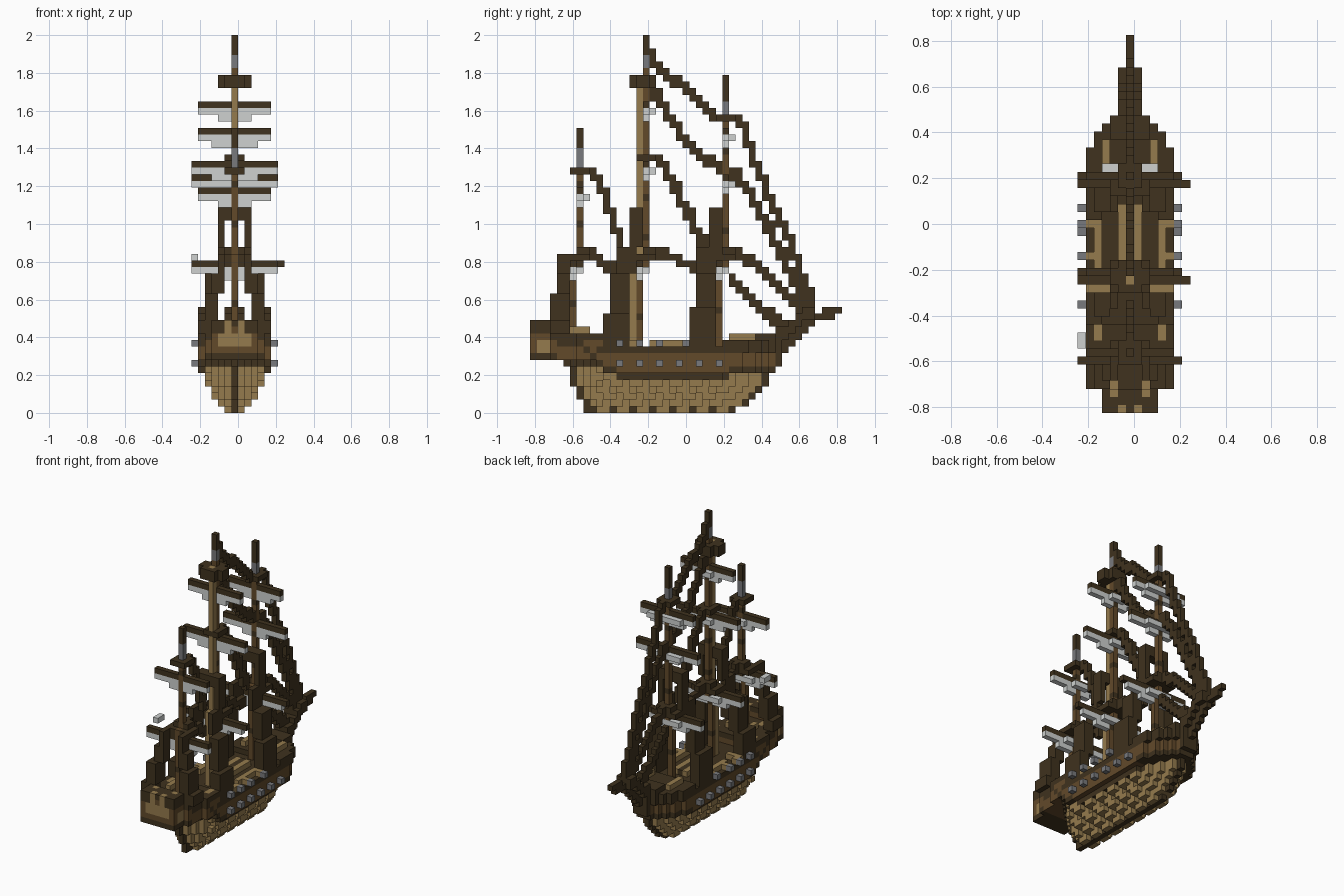
import bpy, bmesh
from mathutils import Vector

cube = bpy.data.objects.get("Cube")
if cube:
    bpy.data.objects.remove(cube)

V = 2 / 57                                   # block size
COLORS = {"dark_wood": (.05, .032, .013), "brown_wood": (.122, .067, .023),
          "tan_wood": (.3, .198, .075), "iron_grey": (.19, .193, .205),
          "sail_white": (.62, .64, .63)}
DARK, BROWN, TAN, GREY, WHITE = range(5)
mats = []
for name, rgb in COLORS.items():
    m = bpy.data.materials.new(name)
    m.use_nodes = True
    m.diffuse_color = (*rgb, 1)
    m.node_tree.nodes["Principled BSDF"].inputs["Base Color"].default_value = (*rgb, 1)
    mats.append(m)

used = set()                                 # blocks already taken by a part
AXES = [Vector(a) for a in ((1, 0, 0), (0, 1, 0), (0, 0, 1))]


def build(name, cells):
    """Make one object from blocks {(x, y, z): material}, outer faces only."""
    cells = {c: m for c, m in cells.items() if c not in used}
    used.update(cells)
    bm = bmesh.new()
    for c, mat in cells.items():
        mid = Vector((c[0] - .5, c[1] - 23, c[2] + .5))
        for a in range(3):
            u, w = AXES[(a + 1) % 3] / 2, AXES[(a + 2) % 3] / 2
            for s in (1, -1):
                n = list(c)
                n[a] += s
                if tuple(n) in cells:
                    continue
                o = mid + AXES[a] * s / 2
                ring = [o - u - w, o + u - w, o + u + w, o - u + w][::s]
                bm.faces.new([bm.verts.new(p * V) for p in ring]).material_index = mat
    bmesh.ops.remove_doubles(bm, verts=bm.verts, dist=V / 100)
    me = bpy.data.meshes.new(name)
    bm.to_mesh(me)
    bm.free()
    for m in mats:
        me.materials.append(m)
    bpy.context.collection.objects.link(bpy.data.objects.new(name, me))


def box(x, y, z, mat):
    """Blocks in inclusive ranges."""
    return {(i, j, k): mat for i in range(x[0], x[1] + 1)
            for j in range(y[0], y[1] + 1) for k in range(z[0], z[1] + 1)}


def pair(x, y, z, mat):
    """The same box on both sides of the keel line."""
    return box(x, y, z, mat) | box((-x[1], -x[0]), y, z, mat)


def rope(points):
    """Stepped line of blocks in the centre plane."""
    out = {}
    for (j0, k0), (j1, k1) in zip(points, points[1:]):
        n = 3 * max(abs(j1 - j0), abs(k1 - k0))
        for t in range(n + 1):
            j, k = j0 + (j1 - j0) * t / n, k0 + (k1 - k0) * t / n
            out[0, round(j), round(k)] = DARK
            out[0, round(j), round(k + .5)] = DARK
    return out


# Hull: one slice of blocks per level and station
BEAM = [1, 2, 3, 3, 4, 4]
STERN = [8, 8, 7, 7, 6, 6, 6, 5]
BOW = [31, 33, 34, 35, 36, 36, 37, 37, 37, 38, 38, 38]


def wale(j):
    return 7 if j < 11 else 6 if j < 13 or j > 29 else 5


def half_width(j, k):
    bow, stern = BOW[min(k, 11)] - j, j - (STERN[k] if k < 8 else 0)
    if bow < 1 or stern < 0:
        return -1
    if k < 6:                                # rough planking below the wale
        dent = k < wale(j) and (j + k) % 3 == 0
        return max(0, min(BEAM[k] - dent, bow // 2, stern))
    taper = 1 + (bow > 1) + (bow > 2) + (bow > 3) + (bow > 5)
    aft = stern if k < 8 else 3 if j < 3 else 4 if j < 7 else 5
    return min(5, taper, aft)


def top(j):
    return 13 if j < 3 else 11 if j < 11 else 9 if j < 29 else 10


def hull_color(i, j, k, w):
    side = abs(i)
    if k == top(j):                          # decks
        patch = side == 1 and j == 0 or side == 2 and 2 <= j < 5 or side == 4 and 9 <= j < 11
        return TAN if patch else DARK
    if k >= 8 and j < 4:                     # stern gallery with windows
        if k == 8 or k == 12 and side > 1:
            return DARK
        if j == 0:
            return TAN if (k in (10, 11) and side < 3) or (k == 12 and side == 1) else BROWN
        return TAN if j < 3 and k in (9, 10) and w == side else BROWN
    if i == 0 and (k == 0 or half_width(j - 1, k) < 0 or half_width(j + 1, k) < 0):
        return DARK                          # keel, stem and sternpost
    if k < wale(j):
        return TAN
    if k == wale(j) or (k == 9 and j > 9):
        return DARK
    return DARK if j < 11 and k == 10 - max(0, j - 7) else BROWN


hull = {}
for j in range(38):
    for k in range(top(j) + 1):
        w = half_width(j, k)
        for i in range(-w, w + 1):
            hull[i, j, k] = hull_color(i, j, k, w)
build("hull", hull)

# Deck fittings
build("deck_rails", pair((4, 4), (18, 23), (10, 10), TAN) | pair((3, 5), (15, 15), (10, 10), TAN)
      | pair((3, 3), (30, 33), (11, 11), TAN) | box((-2, 2), (34, 36), (11, 11), DARK))
build("deck_hatches", pair((1, 1), (19, 25), (10, 10), TAN) | box((0, 0), (19, 25), (10, 10), DARK))
build("poop_lockers", pair((2, 2), (6, 8), (12, 12), TAN))

# Guns in two rows
guns = {}
for j in range(13, 29, 3):
    guns |= pair((6, 6), (j, j), (7, 7), GREY)
for j in (13, 16, 19, 23):
    guns |= pair((6, 6), (j, j), (10, 10), GREY) | pair((5, 5), (j, j), (10, 10), TAN)
build("guns", guns)

# Beakhead and bowsprit
beak = box((-1, 1), (37, 37), (7, 12), DARK)
for n in range(5):
    head = min(12 + n, 15)
    beak |= box((0, 0), (38 + n, 38 + n), (9 + n, head), DARK)
    beak |= pair((1, 1), (38 + n, 38 + n), (head - 1, head), DARK)
build("beakhead", beak)
build("bowsprit", box((0, 0), (41, 45), (14, 14), DARK) | box((0, 0), (44, 46), (15, 15), DARK))

# Masts: name, station, foot, grey band, band end, head, upper top
MASTS = [("mizzen", 7, 11, 37, 39, 42, 36), ("main", 17, 9, 52, 53, 56, 38),
         ("fore", 29, 10, 45, 46, 50, 44)]
for name, j, foot, band, end, head, cap in MASTS:
    mast = box((0, 0), (j - 1, j - 1), (foot, 23), BROWN)
    mast |= box((0, 0), (j, j), (22, band - 1), BROWN)
    mast |= box((0, 0), (j, j), (band, end), GREY)
    mast |= box((0, 0), (j, j), (end + 1, head), DARK)
    for k in range(foot + 5, band, 6):       # mast bands
        mast[0, j - (k < 22), k] = DARK
    build(name + "_mast", mast)
    build(name + "_lower_top", box((-2, 2), (j - 1, j + 1), (23, 23), DARK)
          | box((-1, 1), (j, j + 1), (24, 24), DARK))
    build(name + "_upper_top", box((-1, 1), (j - 1, j + 1), (cap, cap), DARK))
build("main_mast_spar", box((0, 0), (15, 15), (10, 23), TAN) | box((0, 0), (16, 16), (24, 50), TAN))
build("crows_nest", box((-2, 2), (16, 17), (49, 50), DARK) | box((-1, 1), (15, 18), (49, 50), DARK))

# Shrouds stepping in towards each mast
for name, steps in {
    "mizzen": [(4, 5, 12, 13, 3, 5), (3, 4, 14, 17, 3, 5), (2, 3, 18, 20, 4, 5),
               (2, 2, 21, 23, 4, 6)],
    "main": [(4, 5, 10, 14, 11, 14), (3, 4, 15, 20, 12, 14), (2, 2, 21, 24, 13, 15),
             (2, 2, 25, 30, 15, 16)],
    "fore": [(4, 5, 10, 15, 24, 27), (3, 4, 16, 20, 25, 27), (2, 2, 21, 24, 25, 28),
             (2, 2, 25, 30, 27, 28)],
}.items():
    net = {}
    for x0, x1, z0, z1, y0, y1 in steps:
        net |= pair((x0, x1), (y0, y1), (z0, z1), DARK)
    if name != "mizzen":
        net |= box((-2, 2), (y0, y1), (29, 30), DARK)
    build(name + "_shrouds", net)

# Yards with furled sails: station, level, left and right ends, bulge, foot of sail
YARDS = [("mizzen_course", 6, 22, 6, 6, 2, 3), ("main_course", 16, 22, 6, 7, 2, 3),
         ("fore_course", 28, 22, 6, 7, 2, 3), ("mizzen", 7, 33, 5, 5, 1, 2),
         ("main", 17, 37, 6, 6, 1, 3), ("main_upper", 17, 46, 5, 5, 1, 2),
         ("fore", 29, 35, 6, 6, 3, 2), ("fore_upper", 29, 42, 5, 5, 3, 3)]
for name, j, k, lo, hi, bulge, foot in YARDS:
    build(name + "_yard", box((-lo, hi), (j, j), (k, k), DARK))
    build(name + "_sail", box((-min(lo, hi), min(lo, hi)), (j, j), (k - 1, k - 1), WHITE)
          | box((-bulge, bulge), (j + 1, j + 1), (k - 1, k - 1), WHITE)
          | box((-foot, foot), (j, j), (k - 2, k - 2), WHITE))
build("loose_sail_corner", box((-6, -6), (8, 9), (23, 23), WHITE))

# Stays
STAYS = {
    "main_top_stay": [(18, 53), (20, 50), (22, 49), (26, 45), (27, 44), (31, 44), (33, 38),
                      (36, 31), (38, 27), (40, 21), (42, 16)],
    "main_upper_stay": [(18, 48), (23, 40), (28, 36), (31, 35), (35, 28), (38, 22), (41, 15)],
    "main_middle_stay": [(18, 38), (20, 36), (26, 24)],
    "main_lower_stay": [(18, 24), (25, 21)],
    "fore_middle_stay": [(30, 24), (33, 22), (40, 15)],
    "fore_lower_stay": [(30, 19), (38, 12)],
    "mizzen_upper_stay": [(8, 36), (10, 34), (13, 25)],
    "mizzen_lower_stay": [(8, 24), (13, 20)],
}
for name, path in STAYS.items():
    build(name, rope(path))
